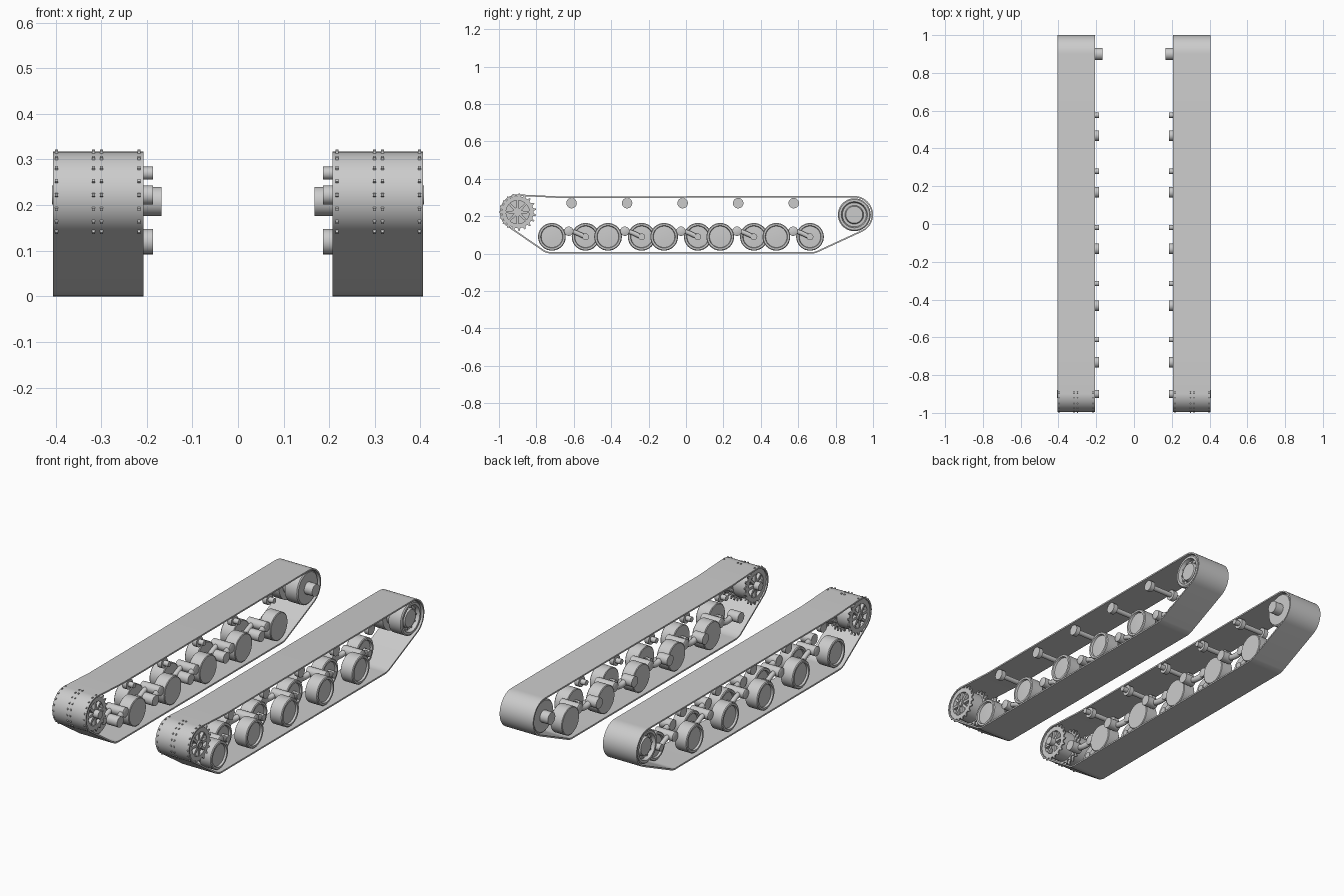
import bpy, bmesh
from math import sin, cos, pi, tau, atan2, acos, hypot, radians
from mathutils import Vector

cube = bpy.data.objects.get("Cube")
if cube:
    bpy.data.objects.remove(cube)

grey = bpy.data.materials.new("plain grey")
grey.use_nodes = True
grey.diffuse_color = (0.6, 0.6, 0.6, 1)
grey.node_tree.nodes["Principled BSDF"].inputs["Base Color"].default_value = (0.6, 0.6, 0.6, 1)


def add_mirrored(name, data):
    """Link an object built on the +x side and mirror it across x = 0."""
    data.materials.append(grey)
    ob = bpy.data.objects.new(name, data)
    bpy.context.collection.objects.link(ob)
    ob.modifiers.new("other side", 'MIRROR').use_axis = (True, False, False)
    return ob


def finish(name, bm):
    bmesh.ops.recalc_face_normals(bm, faces=bm.faces)
    me = bpy.data.meshes.new(name)
    bm.to_mesh(me)
    bm.free()
    for p in me.polygons:
        p.use_smooth = True
    me.set_sharp_from_angle(angle=radians(32))
    return add_mirrored(name, me)


def lathe(name, profile, y, z, n=32):
    """Spin (x, radius) pairs round an axis parallel to x; ends are capped."""
    bm = bmesh.new()
    rings = [[bm.verts.new((x, y + r * cos(tau * i / n), z + r * sin(tau * i / n)))
              for i in range(n)] for x, r in profile]
    for a, b in zip(rings, rings[1:]):
        for i in range(n):
            j = (i + 1) % n
            bm.faces.new((a[i], a[j], b[j], b[i]))
    bm.faces.new(rings[0])
    bm.faces.new(rings[-1])
    return finish(name, bm)


def ring_prism(name, outer, inner, x0, x1):
    """Extrude the band between two (y, z) loops of equal length along x."""
    bm = bmesh.new()
    loops = [[bm.verts.new((x, *p)) for p in pts]
             for x, pts in ((x0, outer), (x1, outer), (x1, inner), (x0, inner))]
    n = len(outer)
    for a, b in zip(loops, loops[1:] + loops[:1]):
        for i in range(n):
            j = (i + 1) % n
            bm.faces.new((a[i], a[j], b[j], b[i]))
    return finish(name, bm)


def tube(name, points, radius):
    cu = bpy.data.curves.new(name, 'CURVE')
    cu.dimensions = '3D'
    cu.bevel_depth = radius
    cu.bevel_resolution = 3
    cu.resolution_u = 6
    cu.use_fill_caps = True
    sp = cu.splines.new('BEZIER')
    sp.bezier_points.add(len(points) - 1)
    for bp, p in zip(sp.bezier_points, points):
        bp.co = p
        bp.handle_left_type = bp.handle_right_type = 'AUTO'
    return add_mirrored(name, cu)


def belt_loop(circles, inset, steps=20):
    """Counter-clockwise loop wrapped round (y, z, radius) circles."""
    pts, n = [], len(circles)

    def tangent(a, b):
        dy, dz = b[0] - a[0], b[1] - a[1]
        return atan2(dz, dy) - acos((a[2] - b[2]) / hypot(dy, dz))

    for i, c in enumerate(circles):
        start = tangent(circles[i - 1], c)
        end = tangent(c, circles[(i + 1) % n])
        sweep = (end - start) % tau
        for k in range(steps + 1):
            a = start + sweep * k / steps
            pts.append((c[0] + (c[2] - inset) * cos(a), c[1] + (c[2] - inset) * sin(a)))
    pts.append((-0.68, 0.306 - inset))   # slight sag behind the sprocket
    return pts


# Track belt
SPROCKET, IDLER = (-0.9, 0.222), (0.9, 0.208)
wraps = [(*SPROCKET, 0.095), (-0.717, 0.09, 0.09), (0.668, 0.09, 0.09), (*IDLER, 0.1)]
ring_prism("track_belt", belt_loop(wraps, 0), belt_loop(wraps, 0.008), 0.207, 0.406)


# Drive sprocket: four toothed rings on two drums
def circle(c, r, n):
    return [(c[0] + r * cos(tau * i / n), c[1] + r * sin(tau * i / n)) for i in range(n)]


TEETH = 19
gear = []
for t in range(TEETH):
    for off, r in ((-0.5, 0.085), (-0.28, 0.085), (-0.08, 0.1), (0.08, 0.1), (0.28, 0.085)):
        a = pi + tau * (t + off) / TEETH
        gear.append((SPROCKET[0] + r * cos(a), SPROCKET[1] + r * sin(a)))
hole = [(SPROCKET[0] + 0.062 * cos(pi + tau * (i / len(gear) - 0.5 / TEETH)),
         SPROCKET[1] + 0.062 * sin(pi + tau * (i / len(gear) - 0.5 / TEETH)))
        for i in range(len(gear))]
for x in (0.217, 0.299, 0.317, 0.398):
    ring_prism("sprocket_tooth_ring", gear, hole, x - 0.003, x + 0.003)
for x0, x1 in ((0.222, 0.297), (0.319, 0.393)):
    lathe("sprocket_drum", [(x0 + 0.01, 0.063), (x0, 0.065), (x0, 0.078), (x1, 0.078),
                            (x1, 0.065), (x1 - 0.01, 0.063)], *SPROCKET)
lathe("sprocket_axle", [(0.186, 0.021), (0.408, 0.021), (0.408, 0.013), (0.402, 0.013)], *SPROCKET)

# Sprocket spokes on both faces
for x0, x1 in ((0.215, 0.235), (0.38, 0.4)):
    bm = bmesh.new()
    for k in range(8):
        a = tau * k / 8
        d, s = Vector((0, cos(a), sin(a))), Vector((0, -sin(a), cos(a)))
        c = Vector((0, *SPROCKET))
        corners = [c + d * r + s * w for r, w in
                   ((0.018, -0.008), (0.066, -0.005), (0.066, 0.005), (0.018, 0.008))]
        low, high = [[bm.verts.new(p + Vector((x, 0, 0))) for p in corners] for x in (x0, x1)]
        bm.faces.new(low)
        bm.faces.new(high)
        for i in range(4):
            j = (i + 1) % 4
            bm.faces.new((low[i], low[j], high[j], high[i]))
    finish("sprocket_spokes", bm)

# Idler wheel: two rimmed drums, dished outer face, inner axle
lathe("idler_wheel", [(0.215, 0.082), (0.22, 0.088), (0.29, 0.088), (0.29, 0.055), (0.325, 0.055),
                      (0.325, 0.088), (0.395, 0.088), (0.4, 0.082), (0.4, 0.07), (0.38, 0.064),
                      (0.38, 0.05), (0.393, 0.045), (0.393, 0.036)], *IDLER, 40)
lathe("idler_axle", [(0.168, 0.032), (0.22, 0.032)], *IDLER)
for k in range(10):
    a = tau * k / 10
    lathe("idler_bolt", [(0.375, 0.005), (0.388, 0.005)],
          IDLER[0] + 0.057 * cos(a), IDLER[1] + 0.057 * sin(a), 8)

# Suspension: each unit has an outer front wheel and an inner rear wheel
for i in range(5):
    mid = -0.627 + 0.3 * i
    front, rear, wz, pz = mid - 0.09, mid + 0.09, 0.09, 0.12
    lathe("outer_road_wheel", [(0.32, 0.058), (0.32, 0.07), (0.323, 0.074), (0.39, 0.074),
                               (0.394, 0.07), (0.394, 0.06), (0.384, 0.057), (0.386, 0.02)],
          front, wz, 40)
    lathe("inner_road_wheel", [(0.22, 0.07), (0.223, 0.074), (0.287, 0.074), (0.291, 0.07),
                               (0.291, 0.06), (0.281, 0.057), (0.283, 0.02)], rear, wz, 40)
    lathe("wheel_axle_front", [(0.29, 0.018), (0.33, 0.018)], front, wz, 20)
    lathe("wheel_axle_rear", [(0.28, 0.018), (0.32, 0.018)], rear, wz, 20)
    tube("wheel_rocker", [(0.306, front, wz), (0.306, mid, pz), (0.306, rear, wz)], 0.013)
    lathe("rocker_pivot", [(0.225, 0.02), (0.228, 0.025), (0.337, 0.025), (0.34, 0.02)], mid, pz, 24)
    pivot = mid - 0.105
    lathe("swing_arm_mount", [(0.186, 0.028), (0.25, 0.028)], pivot, pz, 24)
    tube("swing_arm", [(0.235, pivot, pz), (0.235, mid - 0.05, pz - 0.012), (0.245, mid, pz)], 0.016)

    # Return roller: shaft with a roller head near each end
    y = -0.612 + 0.297 * i
    lathe("return_roller", [(0.186, 0.014), (0.215, 0.014), (0.215, 0.028), (0.24, 0.028),
                            (0.24, 0.013), (0.365, 0.013), (0.365, 0.028), (0.39, 0.028)],
          y, 0.27, 24)
